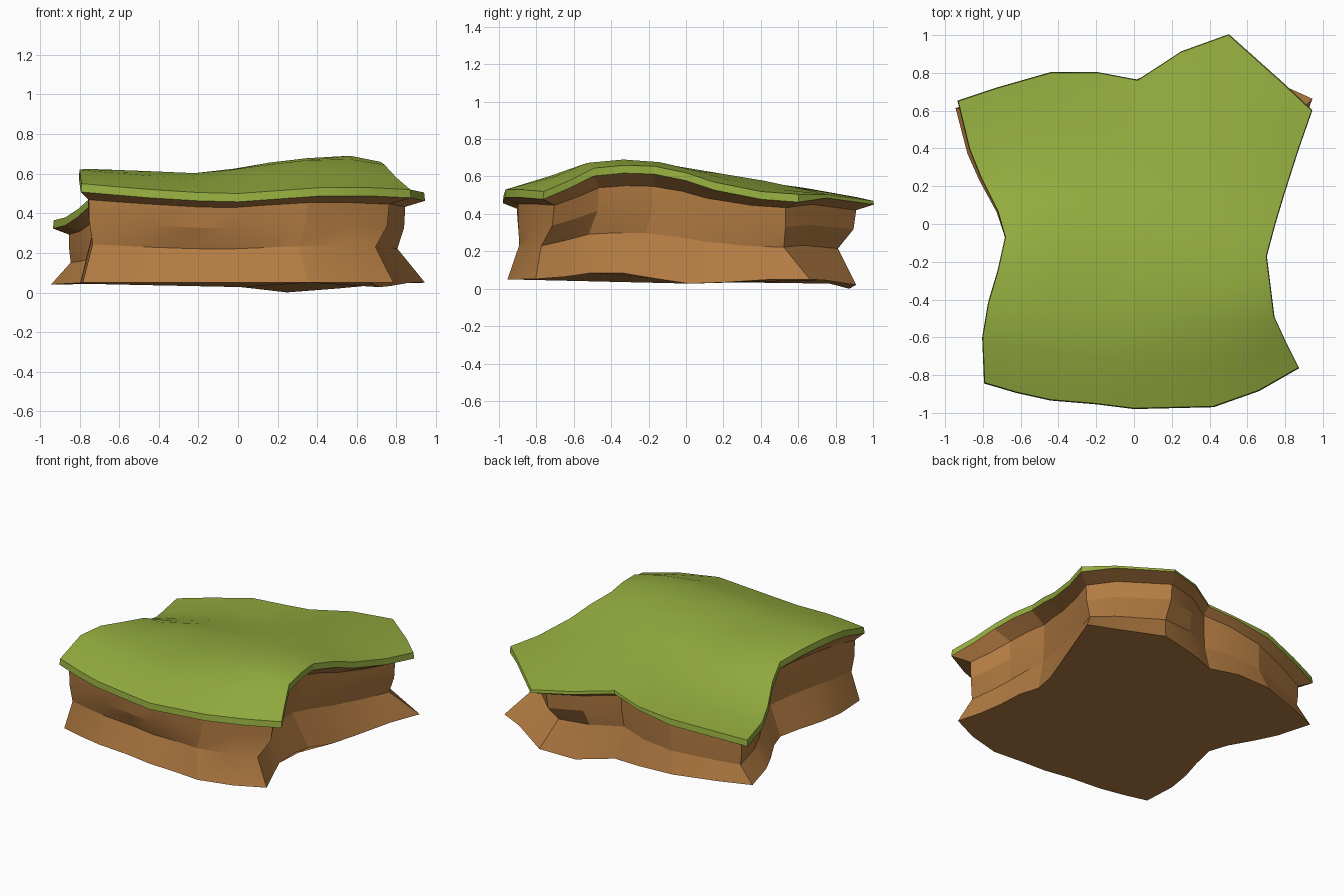
import bpy
from math import exp, sin, pi, radians
from mathutils import Vector

if "Cube" in bpy.data.objects:
    bpy.data.objects.remove(bpy.data.objects["Cube"])

N = 8  # segments along each side of the tile

# Grass rim: four sides, nine points each (x, y, top height)
FRONT = [(-.79, -.84, .55), (-.62, -.89, .535), (-.44, -.93, .52), (-.2, -.95, .505), (0, -.975, .50),
         (.21, -.97, .515), (.42, -.965, .53), (.66, -.88, .53), (.87, -.76, .52)]
RIGHT = [(.87, -.76, .52), (.80, -.62, .58), (.74, -.49, .645), (.72, -.33, .66), (.70, -.17, .655),
         (.745, 0, .62), (.79, .15, .57), (.87, .4, .52), (.94, .6, .505)]
BACK = [(-.93, .65, .365), (-.72, .72, .40), (-.44, .8, .44), (-.19, .8, .46), (.02, .76, .50),
        (.25, .91, .49), (.5, 1, .47), (.78, .75, .505), (.94, .6, .505)]
LEFT = [(-.79, -.84, .55), (-.8, -.6, .62), (-.77, -.42, .625), (-.72, -.25, .6), (-.68, -.07, .57),
        (-.72, .07, .5), (-.81, .25, .42), (-.87, .4, .38), (-.93, .65, .365)]
F, R, B, L = [[Vector(p) for p in side] for side in (FRONT, RIGHT, BACK, LEFT)]

# Rim walked counter-clockwise as (u, v) grid indices
LOOP = ([(i, 0) for i in range(N)] + [(N, j) for j in range(N)]
        + [(i, N) for i in range(N, 0, -1)] + [(0, j) for j in range(N, 0, -1)])


def bump(p, x, y, height, spread):
    return height * exp(-((p.x - x) ** 2 + (p.y - y) ** 2) / spread)


def bilinear(fl, fr, br, bl, u, v):
    return (fl * (1 - u) + fr * u) * (1 - v) + (bl * (1 - u) + br * u) * v


def surface(i, j):
    """Coons patch between the four rim sides, with low hills and a dip."""
    u, v = i / N, j / N
    p = F[i] * (1 - v) + B[i] * v + L[j] * (1 - u) + R[j] * u
    p = p - bilinear(F[0], F[N], B[N], B[0], u, v)
    if 0 < i < N and 0 < j < N:
        p.z += bump(p, .4, -.35, .035, .12) + bump(p, .3, .5, .05, .12) + bump(p, -.2, -.35, -.02, .12)
    return p


def ring(corners, front=0, right=0, back=0):
    """Rim moved by corner offsets plus a push in the middle of some sides."""
    c = [Vector((x, y, 0)) for x, y in corners]
    out = []
    for i, j in LOOP:
        u, v = i / N, j / N
        p = under[(i, j)] + bilinear(*c, u, v)
        if j == 0:
            p.y += front * sin(pi * u)
        elif j == N:
            p.y += back * exp(-((u - .75) / .15) ** 2) * (i < N)
        if i == N:
            p.x += right * sin(pi * v)
        out.append(p)
    return out


def make(name, verts, faces, color, angle):
    mesh = bpy.data.meshes.new(name)
    mesh.from_pydata([tuple(v) for v in verts], [], faces)
    mat = bpy.data.materials.new(name + "_color")
    mat.diffuse_color = (*color, 1)
    mat.use_nodes = True
    mat.node_tree.nodes["Principled BSDF"].inputs["Base Color"].default_value = mat.diffuse_color
    mesh.materials.append(mat)
    ob = bpy.data.objects.new(name, mesh)
    bpy.context.collection.objects.link(ob)
    bpy.ops.object.select_all(action='DESELECT')
    ob.select_set(True)
    bpy.context.view_layer.objects.active = ob
    bpy.ops.object.shade_smooth_by_angle(angle=radians(angle))


def band(lower, upper):
    n = len(lower)
    return [(lower[k], lower[(k + 1) % n], upper[(k + 1) % n], upper[k]) for k in range(n)]


# Underside rim of the grass, a little wider than the top
under = {}
for i, j in LOOP:
    p = surface(i, j)
    thick = .02 if j == N and 2 < i < N else .042
    under[(i, j)] = Vector((p.x * 1.005, p.y * 1.005, p.z - thick))

# Grass: rolling top surface and thin edge
W = N + 1
verts = [surface(i, j) for j in range(W) for i in range(W)]
faces = [(j * W + i, j * W + i + 1, (j + 1) * W + i + 1, (j + 1) * W + i)
         for j in range(N) for i in range(N)]
top = [j * W + i for i, j in LOOP]
low = list(range(len(verts), len(verts) + len(LOOP)))
verts += [under[k] for k in LOOP]
make("grass", verts, faces + band(low, top), (.30, .42, .05), 20)

# Dirt: overhang, upper wall, narrow waist, flared foot
rim = [under[k].copy() for k in LOOP]
upper = ring([(.04, .05), (-.11, .06), (-.10, -.07), (.08, -.05)], front=.02, back=-.03)
waist = ring([(.06, .06), (-.18, -.01), (-.14, -.08), (.09, -.05)], front=.10, right=.03, back=-.12)
foot = ring([(.01, .04), (-.09, -.04), (0, .06), (-.01, -.04)], front=.05, back=-.13)
for a, w, f in zip(upper, waist, foot):
    a.z -= .03 + max(0, a.z - .47) * .25
    w.z = .225 + .5 * (w.z - .47)
    f.z = (.05 + bump(f, .28, .86, -.05, .1) + bump(f, .7, -.42, .04, .05)
           + bump(f, .72, .07, -.025, .04) + bump(f, -.9, .6, -.01, .1))
wall = [Vector((a.x * .85 + w.x * .15, a.y * .85 + w.y * .15, (a.z + w.z) / 2))
        for a, w in zip(upper, waist)]

n = len(LOOP)
rings = [foot, waist, wall, upper, rim]
verts = [p for r in rings for p in r]
faces = [tuple(reversed(range(n)))]
for k in range(len(rings) - 1):
    faces += band(list(range(k * n, k * n + n)), list(range(k * n + n, k * n + 2 * n)))
make("dirt", verts, faces, (.45, .20, .055), 16)
